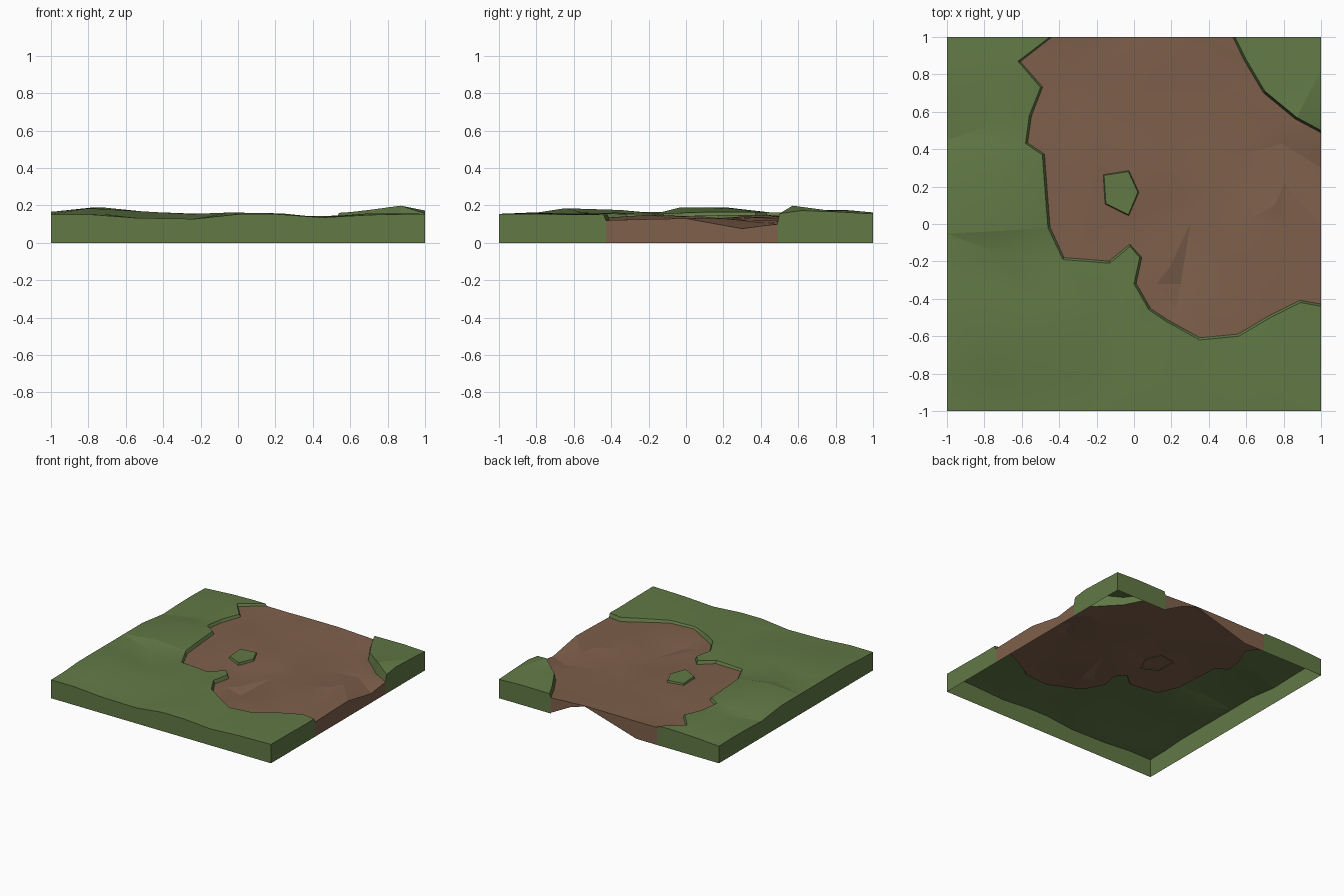
import bpy, bmesh, random
from mathutils import Vector
from mathutils.geometry import delaunay_2d_cdt, intersect_point_line

if "Cube" in bpy.data.objects:
    bpy.data.objects.remove(bpy.data.objects["Cube"])

random.seed(4)

# Rim lines of the grass (dirt lies on the left of the travel direction)
RIM = [(-.45, 1), (-.62, .87), (-.5, .73), (-.56, .58), (-.58, .43), (-.49, .37), (-.47, .1),
       (-.46, -.02), (-.38, -.19), (-.13, -.21), (-.02, -.12), (.03, -.18), (0, -.32),
       (.08, -.46), (.17, -.52), (.35, -.62), (.56, -.6), (.73, -.5), (.89, -.42), (1, -.44)]
CORNER = [(1, .5), (.87, .57), (.7, .71), (.6, .88), (.54, 1)]
ISLAND = [(-.16, .26), (-.03, .28), (.02, .17), (-.03, .05), (-.15, .11)]

# Height samples (x, y, z)
GRASS_Z = [(-1, -1, .15), (-.35, -1, .125), (.1, -1, .155), (.45, -1, .135), (1, -1, .155),
           (-1, -.1, .165), (-.8, .1, .185), (-1, .45, .135), (-1, 1, .14), (-.7, .8, .165),
           (-.6, .25, .165), (-.5, -.4, .15), (-.75, -.6, .175), (.1, -.6, .16), (.4, -.7, .14),
           (1, -.6, .15), (.8, -.75, .16), (.87, .57, .2), (1, .5, .155), (.75, .75, .175),
           (1, 1, .155), (.54, 1, .16), (-.08, .17, .147), (-.2, -.25, .15), (-.02, -.12, .155)]
DIRT_Z = [(1, -.4, .12), (1, 0, .13), (1, .3, .075), (1, .5, .1), (.5, .35, .12), (.6, -.2, .15),
          (.25, -.32, .095), (.12, -.32, .13), (.4, -.5, .13), (-.1, -.05, .125), (-.38, .3, .14),
          (-.08, .17, .132), (-.3, .6, .135), (.1, .8, .15), (.5, .72, .115), (-.53, .88, .145),
          (0, 1, .145), (.22, 1, .145), (.5, 1, .13), (.2, .3, .14), (-.3, -.12, .138),
          (.3, 0, .125), (.75, .1, .14), (-.3, .42, .15), (.15, .55, .125)]


def height(p, table):
    w = [1 / (((p.x - x) ** 2 + (p.y - y) ** 2) ** 1.5 + 1e-4) for x, y, z in table]
    return sum(a * t[2] for a, t in zip(w, table)) / sum(w)


def inset(line, closed=False, d=.012):
    """Shift a rim line toward the dirt, keeping its ends on the tile border."""
    pts = [Vector(p) for p in line]
    out, n = [], len(pts)
    for i, p in enumerate(pts):
        a = pts[i - 1] if closed or i else p
        b = pts[(i + 1) % n] if closed or i < n - 1 else p
        t = (b - a).normalized()
        q = p + Vector((-t.y, t.x)) * d
        if not closed and i in (0, n - 1):
            if abs(p.x) == 1:
                q = Vector((p.x, p.y + (d if p.y < 0 else -d)))
            else:
                q = Vector((p.x + (d if p.x < 0 else -d), p.y))
        out.append(q)
    return out


def inside(p, poly):
    hit = False
    for a, b in zip(poly, poly[1:] + poly[:1]):
        if (a.y > p.y) != (b.y > p.y) and p.x < (b.x - a.x) * (p.y - a.y) / (b.y - a.y) + a.x:
            hit = not hit
    return hit


lower_rim, lower_corner, lower_island = inset(RIM), inset(CORNER), inset(ISLAND, True, .008)
basin = lower_rim + lower_corner


def in_basin(p):
    return inside(p * .9995, basin)


# Points: rim lines, height samples of the dirt and a jittered grid
verts, edges, low, segs = [], [], set(), []
lines = [([Vector(p) for p in RIM], 0, 0), (lower_rim, 0, 1), ([Vector(p) for p in CORNER], 0, 0),
         (lower_corner, 0, 1), ([Vector(p) for p in ISLAND], 1, 0), (lower_island, 1, 1)]
for pts, closed, is_low in lines:
    s, n = len(verts), len(pts)
    verts += pts
    for i in range(n if closed else n - 1):
        edges.append((s + i, s + (i + 1) % n))
        segs.append((pts[i], pts[(i + 1) % n]))
    if is_low:
        low.update(range(s, s + n))


def rim_distance(p):
    best = 9
    for a, b in segs:
        q, t = intersect_point_line(p, a, b)
        q = a.lerp(b, max(0, min(1, t)))
        best = min(best, (p - q.to_2d()).length)
    return best


fixed = [Vector((x, y)) for x, y, z in DIRT_Z] + [Vector((-.25, 1)), Vector((.35, 1))]
fixed = [p for p in fixed if rim_distance(p) > .035]
NX, NY = 8, 10
for i in range(NX + 1):
    for j in range(NY + 1):
        p = Vector((-1 + 2 * i / NX, -1 + 2 * j / NY))
        if 0 < i < NX:
            p.x += random.uniform(-.07, .07)
        if 0 < j < NY:
            p.y += random.uniform(-.06, .06)
        if rim_distance(p) > .05 and all((p - e).length > .1 for e in fixed):
            verts.append(p)
verts += fixed

co, _, faces, orig, _, _ = delaunay_2d_cdt(verts, edges, [], 0, 1e-5)


def back_bottom(x):
    """Lower edge of the broken dirt wall at the back."""
    prof = [(-1, 0), (-.25, 0), (.22, .14), (.35, .1), (.54, 0), (1, 0)]
    for (a, za), (b, zb) in zip(prof, prof[1:]):
        if x <= b:
            return za + (zb - za) * (x - a) / (b - a)
    return 0


# Heights of both sheets; the grass lip hangs down to the dirt
grass_z, dirt_z = [], []
for p, o in zip(co, orig):
    free = rim_distance(p) > .03 and max(abs(p.x), abs(p.y)) < .99
    noise = random.uniform(-.012, .012) if free and all((p - e).length > .01 for e in fixed) else 0
    d = height(p, DIRT_Z) + noise
    dirt_z.append(d)
    if any(k in low for k in o):
        isle = (p - Vector((-.07, .17))).length < .2
        grass_z.append(d - .006 if isle else d)
    else:
        grass_z.append(height(p, GRASS_Z) + noise)


def build(name, keep, zs, broken_back, color):
    bm = bmesh.new()
    vs = [bm.verts.new((p.x, p.y, z)) for p, z in zip(co, zs)]
    for f in faces:
        if keep(sum((co[k] for k in f), Vector((0, 0))) / len(f)):
            bm.faces.new([vs[k] for k in f])
    bmesh.ops.delete(bm, geom=[v for v in bm.verts if not v.link_faces], context='VERTS')
    # Outer walls
    foot = {}
    for e in [e for e in bm.edges if e.is_boundary]:
        m = (e.verts[0].co + e.verts[1].co) / 2
        if max(abs(m.x), abs(m.y)) < .9999:
            continue
        a = e.link_loops[0].vert
        b = e.other_vert(a)
        for v in (a, b):
            if v not in foot:
                back = broken_back and v.co.y > .9999
                z = min(back_bottom(v.co.x), v.co.z - .003) if back else 0
                foot[v] = bm.verts.new((v.co.x, v.co.y, z))
        bm.faces.new((b, a, foot[a], foot[b]))
    me = bpy.data.meshes.new(name)
    bm.to_mesh(me)
    bm.free()
    ob = bpy.data.objects.new(name, me)
    bpy.context.collection.objects.link(ob)
    mat = bpy.data.materials.new(name + "_color")
    mat.diffuse_color = color
    mat.use_nodes = True
    mat.node_tree.nodes["Principled BSDF"].inputs["Base Color"].default_value = mat.diffuse_color
    me.materials.append(mat)
    bpy.ops.object.select_all(action='DESELECT')
    ob.select_set(True)
    bpy.context.view_layer.objects.active = ob
    bpy.ops.object.shade_smooth_by_angle(angle=.2)


# The dirt runs on beneath the small grass island
build("grass", lambda c: not in_basin(c) or inside(c, lower_island), grass_z, False, (.12, .19, .06, 1))
build("dirt_basin", in_basin, dirt_z, True, (.21, .115, .07, 1))
